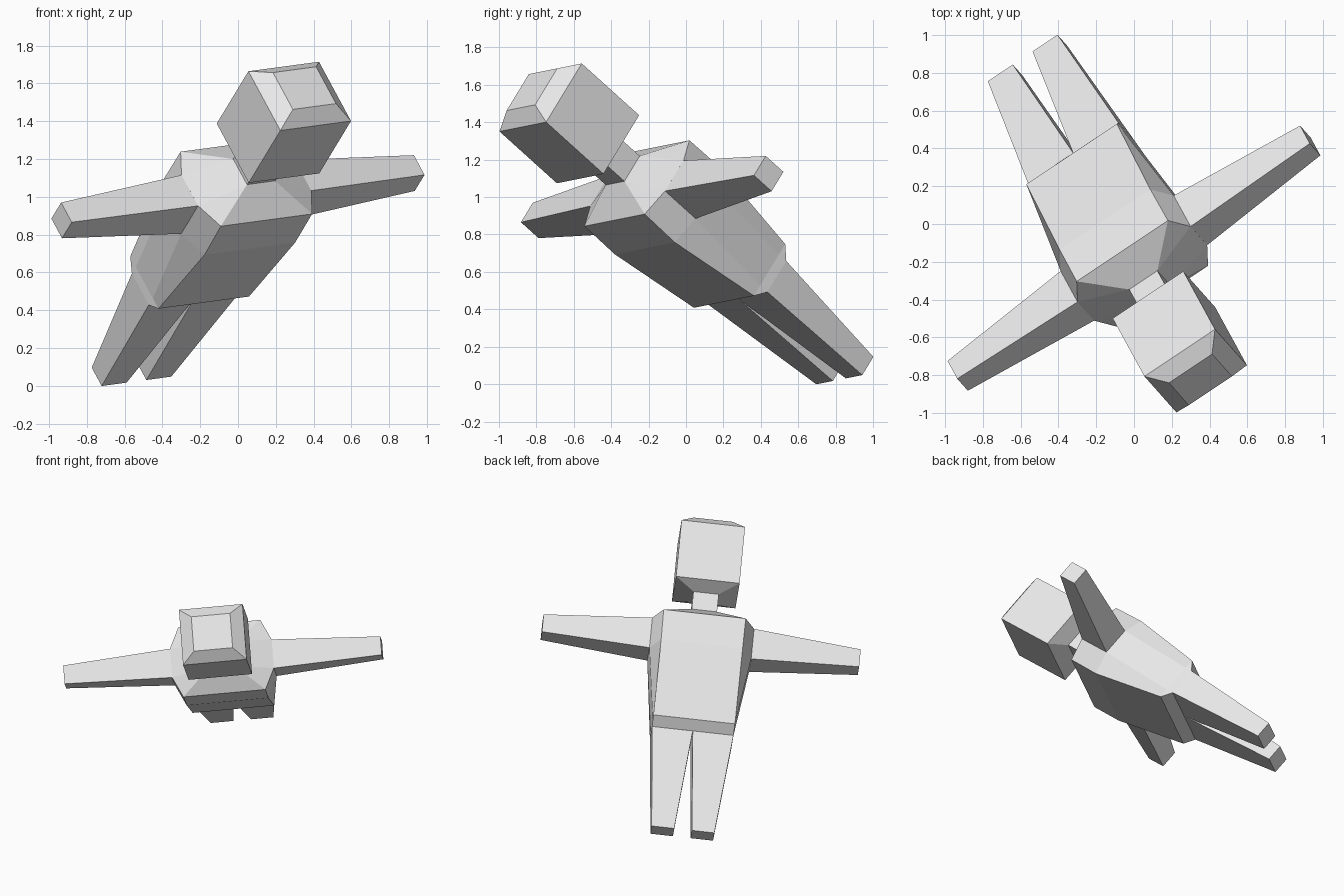
import bpy, bmesh
from mathutils import Matrix, Vector

if "Cube" in bpy.data.objects:
    bpy.data.objects.remove(bpy.data.objects["Cube"])

# Single plain colour
grey = bpy.data.materials.new("light_grey")
grey.diffuse_color = (0.8, 0.8, 0.8, 1)
grey.use_nodes = True
grey.node_tree.nodes["Principled BSDF"].inputs["Base Color"].default_value = grey.diffuse_color

# Tilted flying pose: columns are the body's right, back and up directions
right = Vector((0.827, 0.552, 0.111)).normalized()
up = Vector((0.376, -0.688, 0.621))
up = (up - right * up.dot(right)).normalized()
back = up.cross(right)
pose = Matrix((right, back, up)).transposed().to_4x4()
pose.translation = Vector((0, 0, 1)) + right * -0.10 + back * -0.085


def loft(name, rings, mirror=False):
    """Skin a list of equal-length point rings and cap both ends."""
    side = -1 if mirror else 1
    bm = bmesh.new()
    loops = [[bm.verts.new((side * x, y, z)) for x, y, z in ring] for ring in rings]
    n = len(loops[0])
    for a, b in zip(loops, loops[1:]):
        for i in range(n):
            j = (i + 1) % n
            bm.faces.new((a[i], a[j], b[j], b[i]))
    bm.faces.new(loops[0])
    bm.faces.new(loops[-1])
    bmesh.ops.remove_doubles(bm, verts=bm.verts, dist=0.0005)
    bmesh.ops.recalc_face_normals(bm, faces=bm.faces)
    mesh = bpy.data.meshes.new(name)
    bm.to_mesh(mesh)
    bm.free()
    mesh.materials.append(grey)
    obj = bpy.data.objects.new(name, mesh)
    bpy.context.collection.objects.link(obj)
    obj.matrix_world = pose
    return obj


def rect(x0, x1, y0, y1, z):
    """Horizontal rectangle ring."""
    return [(x0, y0, z), (x1, y0, z), (x1, y1, z), (x0, y1, z)]


def body_ring(z, hx, hy, sx, sy):
    """Eight-point ring: corners at (hx, hy), side points at (sx, sy)."""
    return [(-hx, -hy, z), (hx, -hy, z), (sx, -sy, z), (sx, sy, z),
            (hx, hy, z), (-hx, hy, z), (-sx, sy, z), (-sx, -sy, z)]


# Torso: pelvis underside, hips, chest, shoulders, neck base
loft("torso", [
    body_ring(-0.612, 0.29, 0.107, 0.29, 0.107),
    body_ring(-0.555, 0.29, 0.178, 0.29, 0.107),
    body_ring(0.005, 0.29, 0.258, 0.362, 0.105),
    body_ring(0.243, 0.292, 0.254, 0.362, 0.105),
    body_ring(0.353, 0.09, 0.087, 0.09, 0.087),
])

# Neck
loft("neck", [rect(-0.09, 0.09, -0.087, 0.087, z) for z in (0.34, 0.50)])

# Head: block with a tapered crown and underside
loft("head", [
    rect(-0.09, 0.09, -0.087, 0.087, 0.492),
    rect(-0.226, 0.226, -0.207, 0.197, 0.542),
    rect(-0.226, 0.226, -0.207, 0.197, 0.988),
    rect(-0.138, 0.138, -0.130, 0.121, 1.056),
])

# Arms and legs, tapered towards hands and feet
for label, flip in (("right", False), ("left", True)):
    loft(label + "_arm", [
        [(x, -d, z0), (x, d, z0), (x, d, z1), (x, -d, z1)]
        for x, d, z0, z1 in ((0.36, 0.105, 0.005, 0.243), (1.129, 0.067, 0.056, 0.193))
    ], flip)
    loft(label + "_leg", [
        rect(0.0, 0.29, -0.107, 0.107, -0.611),
        rect(0.063, 0.223, -0.061, 0.064, -1.372),
    ], flip)
